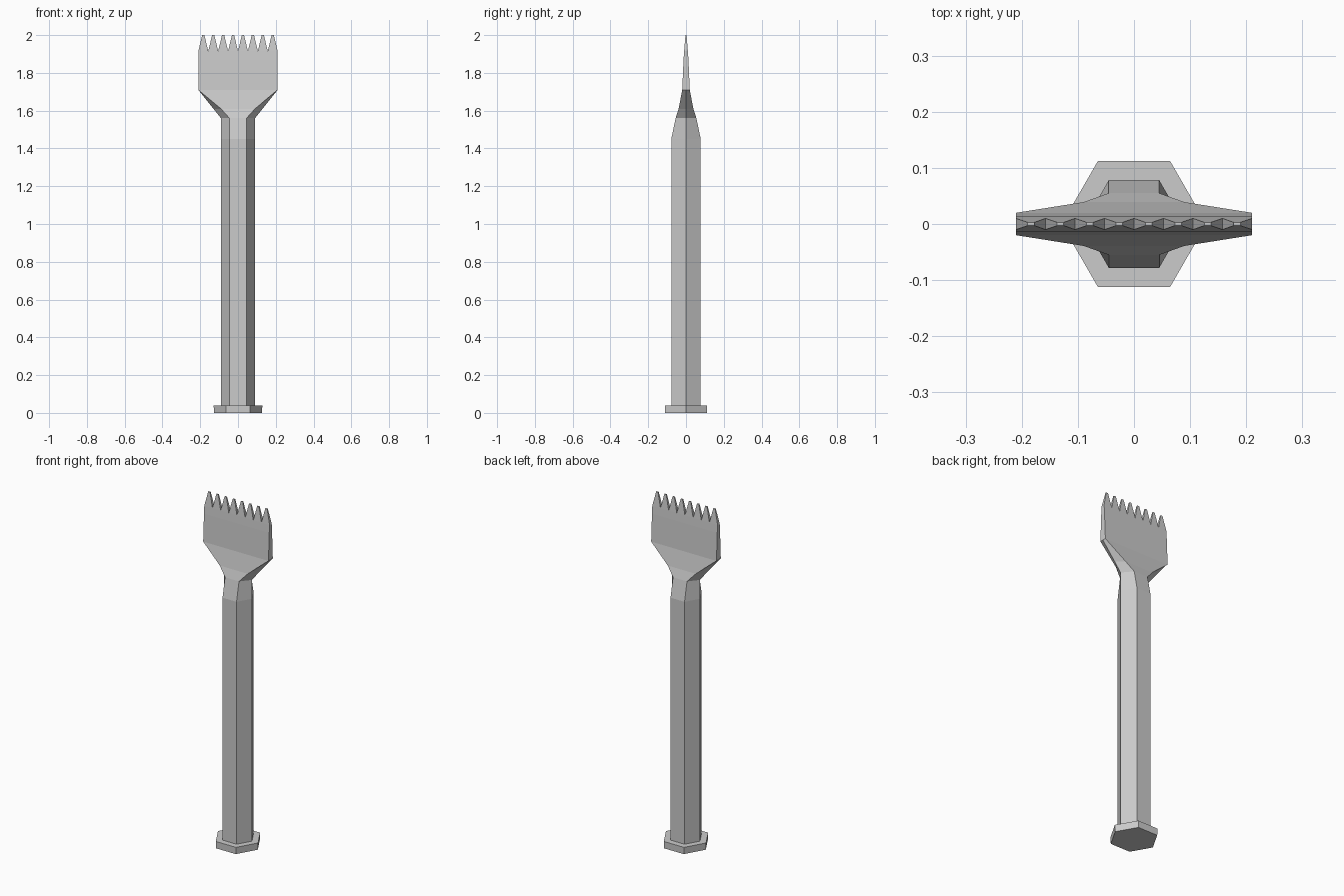
import bpy, bmesh

if "Cube" in bpy.data.objects:
    bpy.data.objects.remove(bpy.data.objects["Cube"])

def hexagon(z, xa, xb, y):
    # Six-point section: side points at xa, flat front and back from -xb to xb
    return [(xa, 0, z), (xb, y, z), (-xb, y, z), (-xa, 0, z), (-xb, -y, z), (xb, -y, z)]

def rectangle(z, cx, hx, hy):
    return [(cx + hx, -hy, z), (cx + hx, hy, z), (cx - hx, hy, z), (cx - hx, -hy, z)]

def loft(bm, sections, bottom=True, top=True):
    rings = [[bm.verts.new(p) for p in s] for s in sections]
    n = len(rings[0])
    for a, b in zip(rings, rings[1:]):
        for i in range(n):
            j = (i + 1) % n
            bm.faces.new((a[i], a[j], b[j], b[i]))
    if bottom:
        bm.faces.new(rings[0][::-1])
    if top:
        bm.faces.new(rings[-1])

def finish(bm, name):
    mesh = bpy.data.meshes.new(name)
    bm.to_mesh(mesh)
    bm.free()
    obj = bpy.data.objects.new(name, mesh)
    bpy.context.collection.objects.link(obj)
    return obj

# Striking cap at the foot
bm = bmesh.new()
loft(bm, [hexagon(0, .127, .0635, .111), hexagon(.04, .129, .0645, .112)])
finish(bm, "striking_cap")

# Hexagonal shaft, tapered front and back near the top, flaring to the blade
bm = bmesh.new()
loft(bm, [hexagon(.04, .09, .045, .078),
          hexagon(1.45, .09, .045, .078),
          hexagon(1.56, .09, .045, .055),
          hexagon(1.61, .13, .09, .039),
          hexagon(1.71, .21, .21, .02)], bottom=False, top=False)
finish(bm, "shaft_and_flare")

# Thin blade with a row of pointed teeth
bm = bmesh.new()
HALF, COUNT, ROOT = .21, 8, 1.915
loft(bm, [rectangle(1.71, 0, HALF, .02),
          rectangle(1.87, 0, HALF, .013),
          rectangle(ROOT, 0, HALF, .010)], bottom=False, top=False)
pitch = 2 * HALF / COUNT
for i in range(COUNT):
    cx = -HALF + pitch * (i + .5)
    loft(bm, [rectangle(ROOT, cx, pitch / 2, .010),
              rectangle(2, cx, .006, .003)], bottom=False)
finish(bm, "toothed_blade")
